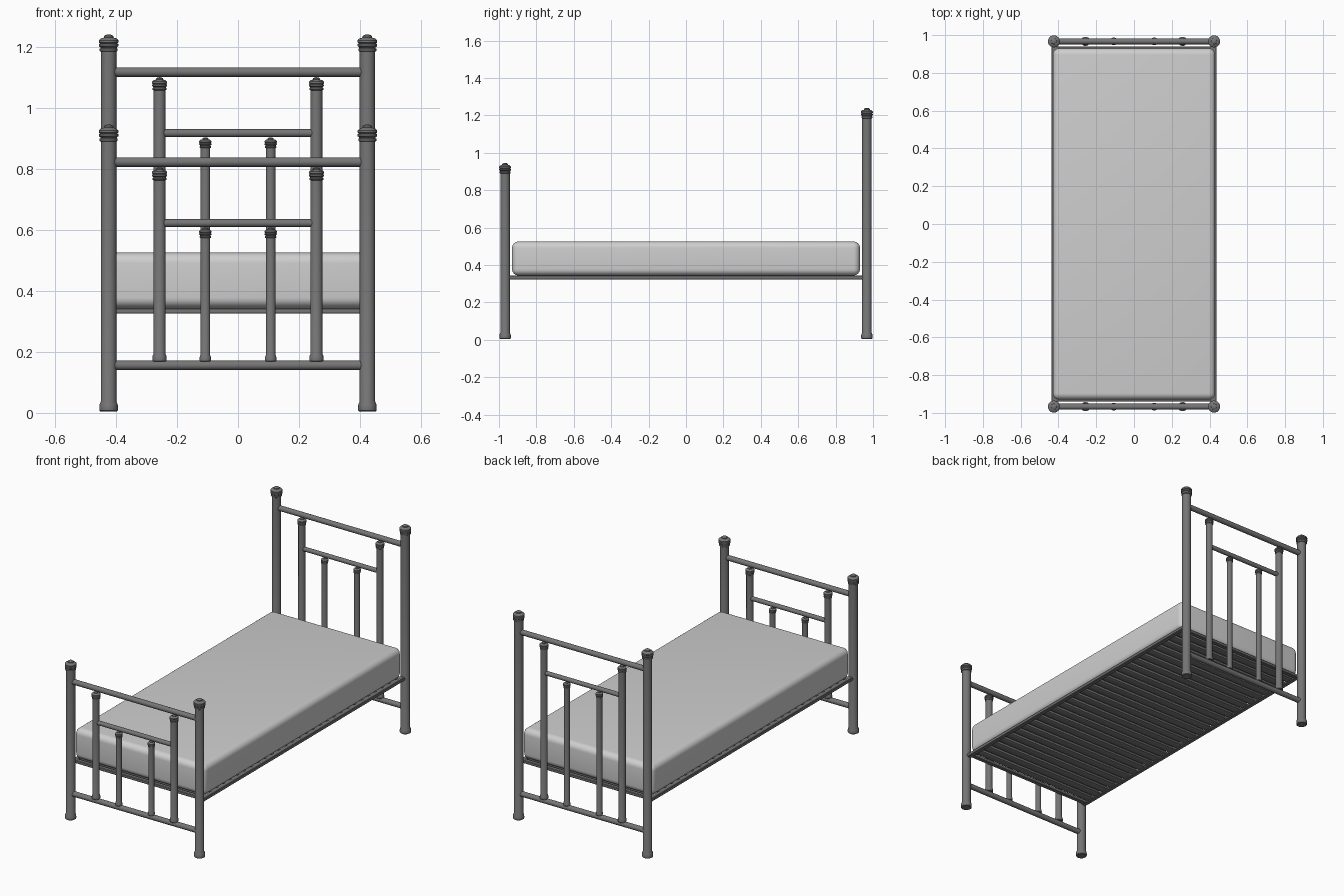
import bpy, bmesh, math
from mathutils import Vector

if "Cube" in bpy.data.objects:
    bpy.data.objects.remove(bpy.data.objects["Cube"])


def material(name, v):
    m = bpy.data.materials.new(name)
    m.diffuse_color = (v, v, v, 1)
    m.use_nodes = True
    m.node_tree.nodes["Principled BSDF"].inputs["Base Color"].default_value = m.diffuse_color
    return m


METAL = material("grey metal", 0.18)
CLOTH = material("pale fabric", 0.62)


def finish(name, bm, mat, smooth=True):
    bmesh.ops.recalc_face_normals(bm, faces=bm.faces)
    me = bpy.data.meshes.new(name)
    bm.to_mesh(me)
    bm.free()
    me.materials.append(mat)
    ob = bpy.data.objects.new(name, me)
    bpy.context.collection.objects.link(ob)
    if smooth:
        bpy.context.view_layer.objects.active = ob
        ob.select_set(True)
        bpy.ops.object.shade_smooth_by_angle(angle=math.radians(35))
        ob.select_set(False)
    return ob


def lathe(name, profile, x, y, n=24):
    """Turn a (radius, height) profile around a vertical axis."""
    bm = bmesh.new()
    rings = []
    for r, z in profile:
        rings.append([bm.verts.new((x + r * math.cos(2 * math.pi * i / n),
                                    y + r * math.sin(2 * math.pi * i / n), z))
                      for i in range(n)])
    for a, b in zip(rings, rings[1:]):
        for i in range(n):
            j = (i + 1) % n
            bm.faces.new((a[i], a[j], b[j], b[i]))
    bm.faces.new(rings[0])
    bm.faces.new(rings[-1])
    return finish(name, bm, METAL)


def post(name, x, y, bottom, top, r):
    """Round post with a flared foot and a stacked finial, scaled by radius."""
    foot = [(1.0, 0), (1.17, .12), (1.2, .3), (1.17, .95), (1.0, 1.3)]
    cap = [(1.0, -2.2), (1.17, -2.1), (1.17, -1.85), (1.05, -1.75),
           (1.05, -1.65), (1.25, -1.5), (1.25, -1.25), (1.08, -1.15),
           (1.25, -1.05), (1.25, -.75), (1.0, -.5), (.62, -.4), (.6, -.2),
           (.35, -.04), (.1, 0)]
    pts = [(r * a, bottom + r * b) for a, b in foot]
    pts += [(r * a, top + r * b) for a, b in cap]
    lathe(name, pts, x, y)


def tube(name, half, y, z, r):
    """Horizontal round rail across the bed."""
    bm = bmesh.new()
    bmesh.ops.create_cone(bm, cap_ends=True, segments=20, radius1=r,
                          radius2=r, depth=2 * half)
    for v in bm.verts:
        v.co = Vector((v.co.z, y + v.co.x, z + v.co.y))
    finish(name, bm, METAL)


def box(name, lo, hi, mat, bevel=0, seg=1):
    bm = bmesh.new()
    bmesh.ops.create_cube(bm, size=1)
    for v in bm.verts:
        v.co = Vector([(a + b) / 2 + c * (b - a) for a, b, c in zip(lo, hi, v.co)])
    if bevel:
        bmesh.ops.bevel(bm, geom=bm.edges[:], offset=bevel, segments=seg,
                        profile=0.5, affect='EDGES')
    return finish(name, bm, mat, bevel > 0)


# Headboard and footboard: same layout, different height
for end, y, drop in (("head", 0.967, 0.0), ("foot", -0.967, 0.295)):
    for side, s in (("left", -1), ("right", 1)):
        post(f"{end}_{side}_corner_post", s * 0.424, y, 0.004, 1.24 - drop, 0.0255)
        post(f"{end}_{side}_middle_post", s * 0.257, y, 0.168, 1.1 - drop, 0.0195)
        post(f"{end}_{side}_inner_post", s * 0.107, y, 0.168, 0.903 - drop, 0.0160)
    tube(f"{end}_top_rail", 0.42, y, 1.117 - drop, 0.0155)
    tube(f"{end}_short_rail", 0.255, y, 0.917 - drop, 0.013)
    tube(f"{end}_bottom_rail", 0.42, y, 0.156, 0.0155)

# Bed frame: side rails reach the corner posts, end rails close the frame
for side, s in (("left", -1), ("right", 1)):
    xs = sorted((s * 0.41, s * 0.436))
    box(f"{side}_side_rail", (xs[0], -0.948, 0.323), (xs[1], 0.948, 0.343), METAL, 0.003)
for end, s in (("head", 1), ("foot", -1)):
    ys = sorted((s * 0.915, s * 0.94))
    box(f"{end}_frame_rail", (-0.42, ys[0], 0.325), (0.42, ys[1], 0.343), METAL, 0.003)

# Cross slats under the mattress
COUNT = 28
for i in range(COUNT):
    y = -0.875 + 1.75 * i / (COUNT - 1)
    box(f"slat_{i + 1}", (-0.415, y - 0.025, 0.328), (0.415, y + 0.025, 0.342),
        METAL, 0.005, 2)

# Mattress with softly rounded edges
box("mattress", (-0.43, -0.93, 0.344), (0.43, 0.93, 0.525), CLOTH, 0.034, 6)
